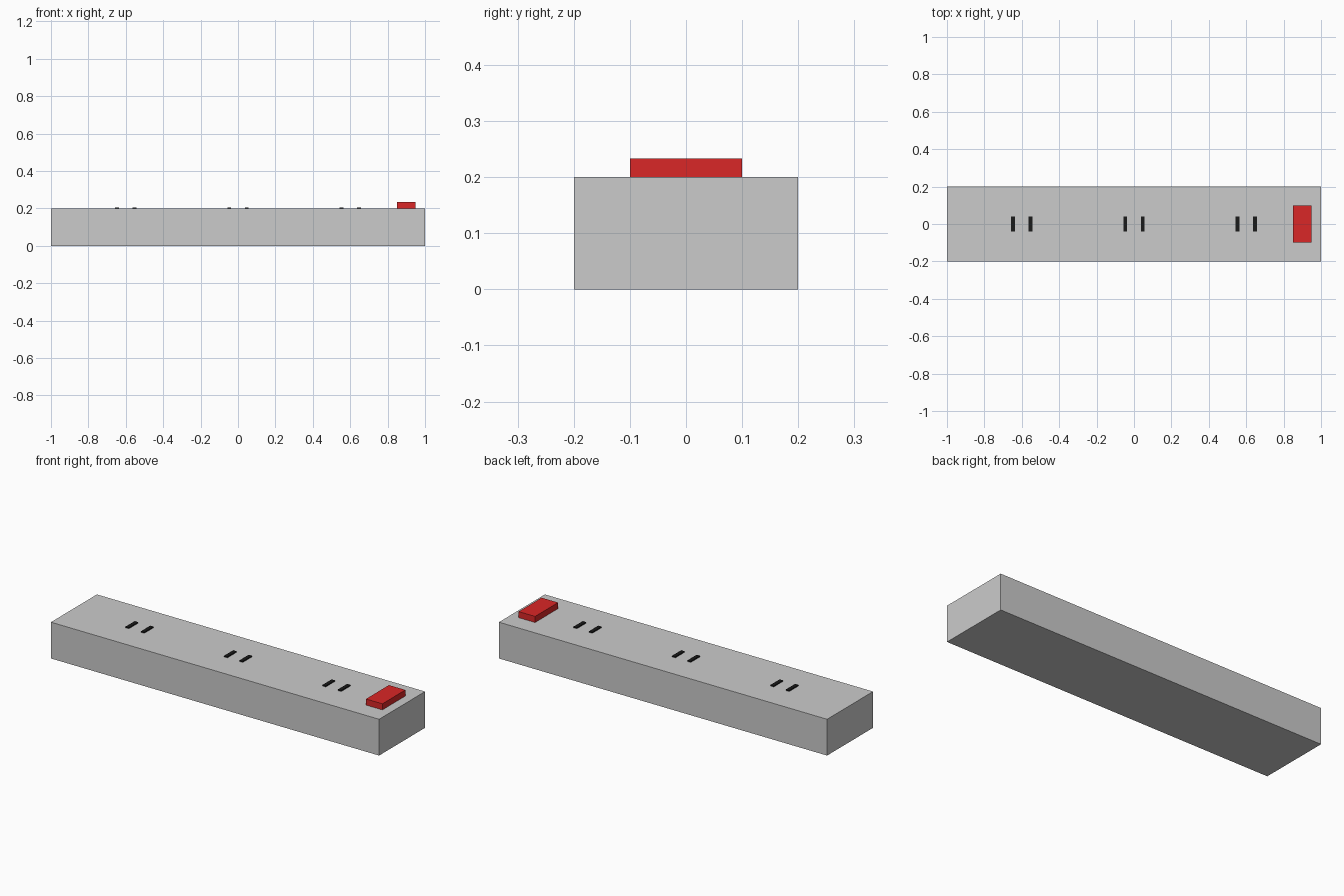
import bpy

if "Cube" in bpy.data.objects:
    bpy.data.objects.remove(bpy.data.objects["Cube"])


def material(name, color):
    mat = bpy.data.materials.new(name)
    mat.diffuse_color = color
    mat.use_nodes = True
    mat.node_tree.nodes["Principled BSDF"].inputs["Base Color"].default_value = mat.diffuse_color
    return mat


def box(name, center, size, mat=None):
    bpy.ops.mesh.primitive_cube_add(size=1, location=center)
    obj = bpy.context.object
    obj.name = name
    obj.scale = size
    bpy.ops.object.transform_apply(location=False, rotation=False, scale=True)
    if mat:
        obj.data.materials.append(mat)
    return obj


black = material("black", (0.01, 0.01, 0.01, 1))
red = material("red", (0.7, 0.02, 0.02, 1))

# Long housing
box("housing", (0, 0, 0.1), (2, 0.4, 0.2))

# Three sockets, each a pair of slots
for i, x in enumerate((-0.6, 0, 0.6), 1):
    for side, dx in (("left", -0.047), ("right", 0.047)):
        box(f"socket_{i}_slot_{side}", (x + dx, 0, 0.2), (0.02, 0.08, 0.012), black)

# Power switch at the right end
box("power_switch", (0.9, 0, 0.2135), (0.1, 0.2, 0.04), red)
